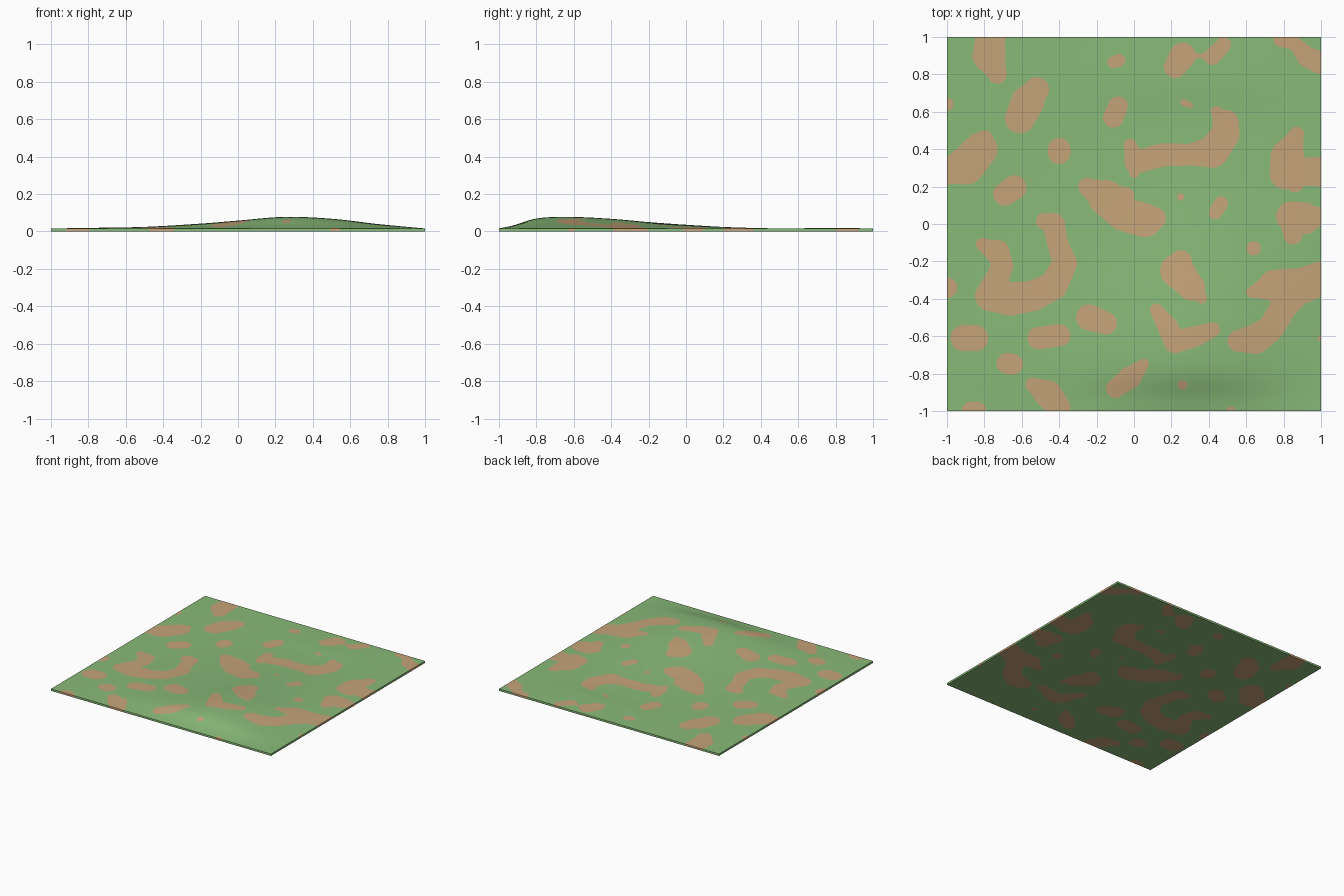
import bpy, math

if "Cube" in bpy.data.objects:
    bpy.data.objects.remove(bpy.data.objects["Cube"])

N = 180            # grid cells per side
CELL = 2 / N
segments = []      # tapered strokes that make up the bare earth patches


def patch(*pts):
    """Add a stroke through (x, y, radius) points; one point makes a round spot."""
    if len(pts) == 1:
        pts = pts * 2
    segments.extend(zip(pts, pts[1:]))


# upper left patches
patch((-.77, .99, .08), (-.775, .9, .088), (-.73, .8, .05))
patch((-.52, .72, .065), (-.57, .65, .09), (-.61, .565, .08))
patch((-1, .64, .035))
patch((-1, .28, .07), (-.9, .31, .1), (-.82, .4, .09), (-.8, .45, .05))
patch((-.4, .38, .06), (-.4, .4, .06))
patch((-.69, .16, .062), (-.64, .195, .065))
patch((-.11, .865, .032), (-.08, .875, .034))
patch((-.085, .63, .052), (-.11, .57, .055))

# upper right patches
patch((.22, .84, .06), (.26, .9, .07), (.35, .9, .006), (.42, .895, .045), (.48, .96, .04))
patch((.79, .99, .045), (.86, .965, .035), (.93, .89, .055), (1, .86, .06))
patch((.265, .65, .018), (.3, .635, .015))
patch((-.02, .42, .035), (.01, .33, .06), (.15, .37, .062), (.3, .37, .058),
      (.42, .385, .085), (.49, .48, .075), (.49, .54, .07), (.44, .6, .03))
patch((.01, .33, .06), (0, .27, .025))
patch((.87, .48, .04), (.82, .36, .09), (.81, .27, .085), (.92, .28, .075), (1, .28, .08))
patch((.81, .27, .085), (.86, .22, .05))

# middle patches
patch((-.25, .2, .048), (-.15, .14, .095), (-.05, .05, .09), (.06, .02, .09), (.11, .03, .06))
patch((-.15, .14, .08), (-.05, .15, .05))
patch((.25, .145, .02))
patch((.435, .06, .035), (.465, .11, .038))
patch((.84, .04, .08), (.91, .03, .085), (1, .04, .05))
patch((.84, .04, .07), (.85, -.06, .05))
patch((.64, -.13, .038))

# left hook
patch((-.81, -.11, .035), (-.73, -.15, .065), (-.7, -.22, .055), (-.74, -.31, .065),
      (-.77, -.385, .08), (-.66, -.4, .09), (-.54, -.385, .08), (-.43, -.33, .075),
      (-.37, -.21, .065), (-.41, -.1, .055), (-.43, 0, .06), (-.48, .015, .045))
patch((-1, -.34, .055))

# lower left patches
patch((-.91, -.61, .07), (-.85, -.61, .07))
patch((-.68, -.745, .055), (-.65, -.75, .056))
patch((-.51, -.61, .06), (-.4, -.595, .06))
patch((-.24, -.5, .07), (-.15, -.53, .06))
patch((-.1, -.88, .05), (-.02, -.82, .06), (.05, -.75, .03))
patch((-.54, -.86, .04), (-.46, -.91, .075), (-.4, -.98, .06))
patch((-.87, -1, .05), (-.84, -1, .05))

# lower right patches
patch((.25, -.2, .06), (.23, -.25, .09), (.31, -.34, .07), (.36, -.395, .03))
patch((.12, -.46, .035), (.18, -.55, .055), (.22, -.63, .06), (.33, -.6, .055), (.42, -.565, .04))
patch((1, -.29, .09), (.9, -.33, .095), (.75, -.33, .085), (.63, -.365, .03))
patch((.85, -.35, .1), (.79, -.46, .07), (.73, -.56, .07), (.65, -.615, .08), (.56, -.625, .06))
patch((1, -.61, .018))
patch((.52, -1, .025))
patch((.26, -.86, .026))


def earth_distance(x, y):
    """Signed distance to the nearest earth patch, negative inside."""
    best = 9.0
    for (ax, ay, ar), (bx, by, br) in segments:
        dx, dy = bx - ax, by - ay
        px, py = x - ax, y - ay
        t = min(1, max(0, (px * dx + py * dy) / (dx * dx + dy * dy + 1e-12)))
        d = math.hypot(px - t * dx, py - t * dy) - ar - t * (br - ar)
        if d < best:
            best = d
    return best


def profile(pts, u):
    """Smooth curve through (u, value) points."""
    def slope(k):
        a, b = pts[max(k - 1, 0)], pts[min(k + 1, len(pts) - 1)]
        return (b[1] - a[1]) / (b[0] - a[0])
    k = 0
    while k < len(pts) - 2 and u > pts[k + 1][0]:
        k += 1
    (a, va), (b, vb) = pts[k], pts[k + 1]
    h = b - a
    t = (u - a) / h
    return ((2*t**3 - 3*t*t + 1) * va + (t**3 - 2*t*t + t) * h * slope(k)
            + (3*t*t - 2*t**3) * vb + (t**3 - t*t) * h * slope(k + 1))


# hill outlines seen from the front and from the side
ACROSS = [(-1, 0), (-.8, .05), (-.5, .14), (-.2, .42), (0, .68), (.25, 1),
          (.5, .84), (.75, .38), (1, 0)]
ALONG = [(-1, 0), (-.93, .24), (-.8, .85), (-.64, 1), (-.4, .83), (-.2, .55),
         (0, .32), (.25, .1), (.55, 0), (.75, .06), (1, 0)]


def height(x, y):
    return .016 + .062 * max(0, profile(ACROSS, x)) * max(0, profile(ALONG, y))


# colour each cell by whether its centre lies on earth
earth = [[earth_distance(-1 + (i + .5) * CELL, -1 + (j + .5) * CELL) < 0
          for i in range(N)] for j in range(N)]

# grid points; those on a colour border slide onto the smooth patch outline
points = []
for j in range(N + 1):
    for i in range(N + 1):
        x, y = -1 + i * CELL, -1 + j * CELL
        around = {earth[b][a] for a in (i - 1, i) for b in (j - 1, j)
                  if 0 <= a < N and 0 <= b < N}
        if len(around) == 2:
            d, e = earth_distance(x, y), .001
            gx = (earth_distance(x + e, y) - d) / e
            gy = (earth_distance(x, y + e) - d) / e
            d = max(-.6 * CELL, min(.6 * CELL, d))
            if 0 < i < N:
                x -= d * gx
            if 0 < j < N:
                y -= d * gy
        points.append((x, y))

# top surface, flat underside and rim
W = N + 1
M = W * W
verts = [(x, y, height(x, y)) for x, y in points] + [(x, y, 0) for x, y in points]
faces, mats = [], []
for j in range(N):
    for i in range(N):
        a = j * W + i
        quad = (a, a + 1, a + W + 1, a + W)
        faces += [quad, tuple(v + M for v in reversed(quad))]
        mats += [int(earth[j][i])] * 2
for k in range(N):
    rim = [(k, k + 1, earth[0][k]),
           (N * W + k + 1, N * W + k, earth[N - 1][k]),
           ((k + 1) * W, k * W, earth[k][0]),
           (k * W + N, (k + 1) * W + N, earth[k][N - 1])]
    for a, b, m in rim:
        faces.append((a, a + M, b + M, b))
        mats.append(int(m))

mesh = bpy.data.meshes.new("ground_tile")
mesh.from_pydata(verts, [], faces)
for name, colour in (("grass green", (.25, .49, .19, 1)), ("bare earth", (.56, .37, .19, 1))):
    mat = bpy.data.materials.new(name)
    mat.diffuse_color = colour
    mat.use_nodes = True
    mat.node_tree.nodes["Principled BSDF"].inputs["Base Color"].default_value = mat.diffuse_color
    mesh.materials.append(mat)
mesh.polygons.foreach_set("material_index", mats)
mesh.update()

tile = bpy.data.objects.new("ground_tile", mesh)
bpy.context.collection.objects.link(tile)
bpy.context.view_layer.objects.active = tile
tile.select_set(True)
bpy.ops.object.shade_smooth_by_angle(angle=math.radians(40))
